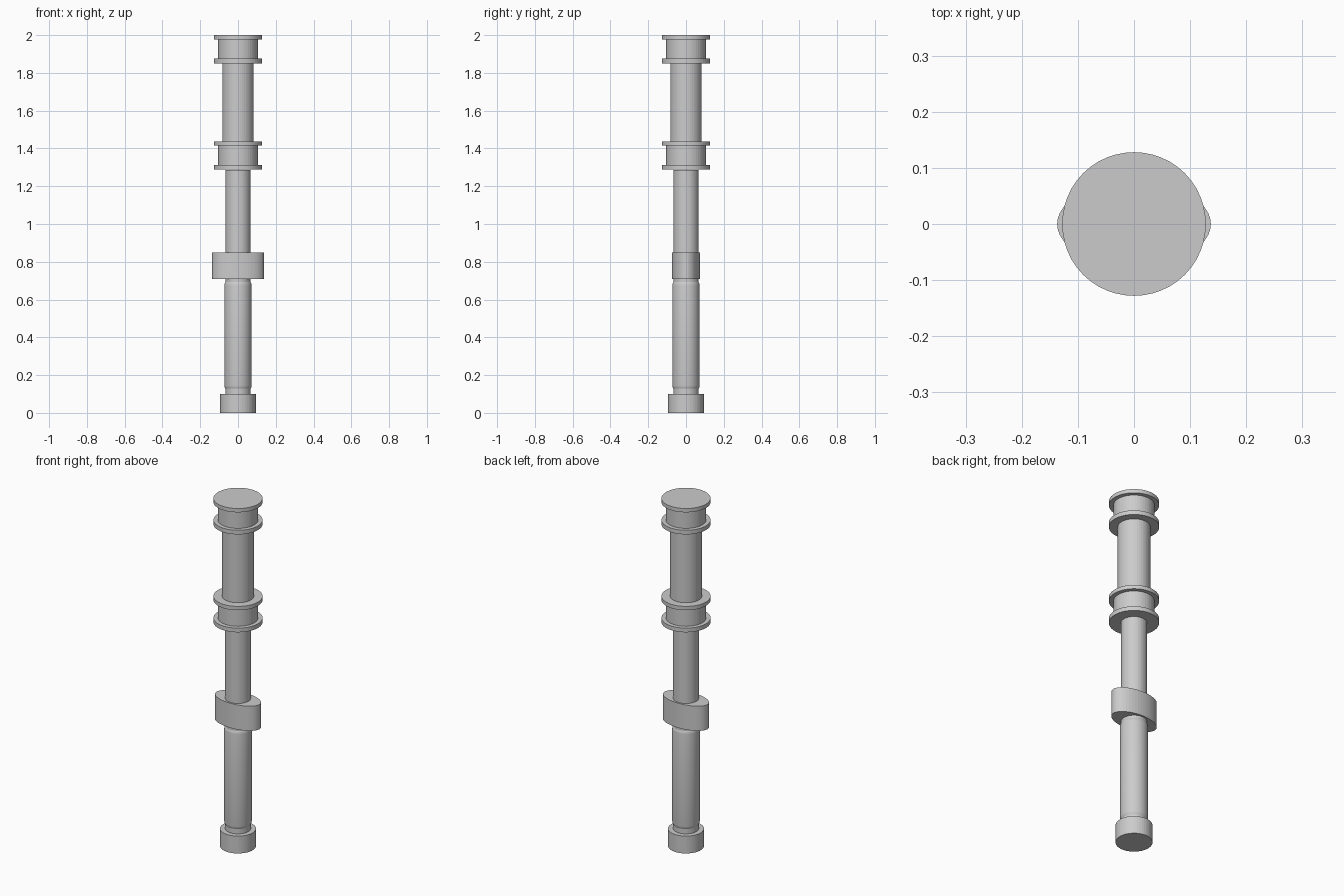
import bpy, bmesh, math

if "Cube" in bpy.data.objects:
    bpy.data.objects.remove(bpy.data.objects["Cube"])

SEGS = 48


def solid(name, rings, smooth=False):
    """Stack of elliptical rings (z, rx, ry), capped at both ends."""
    bm = bmesh.new()
    loops = []
    for z, rx, ry in rings:
        loops.append([bm.verts.new((rx * math.cos(2 * math.pi * i / SEGS),
                                    ry * math.sin(2 * math.pi * i / SEGS), z))
                      for i in range(SEGS)])
    for lo, hi in zip(loops, loops[1:]):
        for i in range(SEGS):
            j = (i + 1) % SEGS
            bm.faces.new((lo[i], lo[j], hi[j], hi[i]))
    bm.faces.new(loops[0][::-1])
    bm.faces.new(loops[-1])
    mesh = bpy.data.meshes.new(name)
    bm.to_mesh(mesh)
    bm.free()
    obj = bpy.data.objects.new(name, mesh)
    bpy.context.collection.objects.link(obj)
    if smooth:
        bpy.ops.object.select_all(action='DESELECT')
        bpy.context.view_layer.objects.active = obj
        obj.select_set(True)
        bpy.ops.object.shade_smooth_by_angle(angle=math.radians(40))
    return obj


def lathe(name, profile, smooth=False):
    return solid(name, [(z, r, r) for z, r in profile], smooth)


# Pommel and inner shaft
lathe("pommel", [(0, 0.094), (0.1, 0.094)])
lathe("shaft", [(0.1, 0.067), (1.287, 0.067)])

# Grip sleeve with softened ends
lathe("grip", [(0.128, 0.067), (0.133, 0.070), (0.145, 0.072),
               (0.675, 0.072), (0.687, 0.070), (0.692, 0.067)], smooth=True)

# Oval guard
solid("guard", [(0.708, 0.137, 0.075), (0.85, 0.137, 0.075)])

# Upper tube
lathe("upper_tube", [(1.437, 0.083), (1.855, 0.083)])

# Flanged collars, lower and upper
for name, top in (("lower_collar", 1.437), ("upper_collar", 2.0)):
    z = top - 0.149
    lathe(name, [(z, 0.128), (z + 0.024, 0.128), (z + 0.024, 0.105),
                 (top - 0.022, 0.105), (top - 0.022, 0.128), (top, 0.128)])
